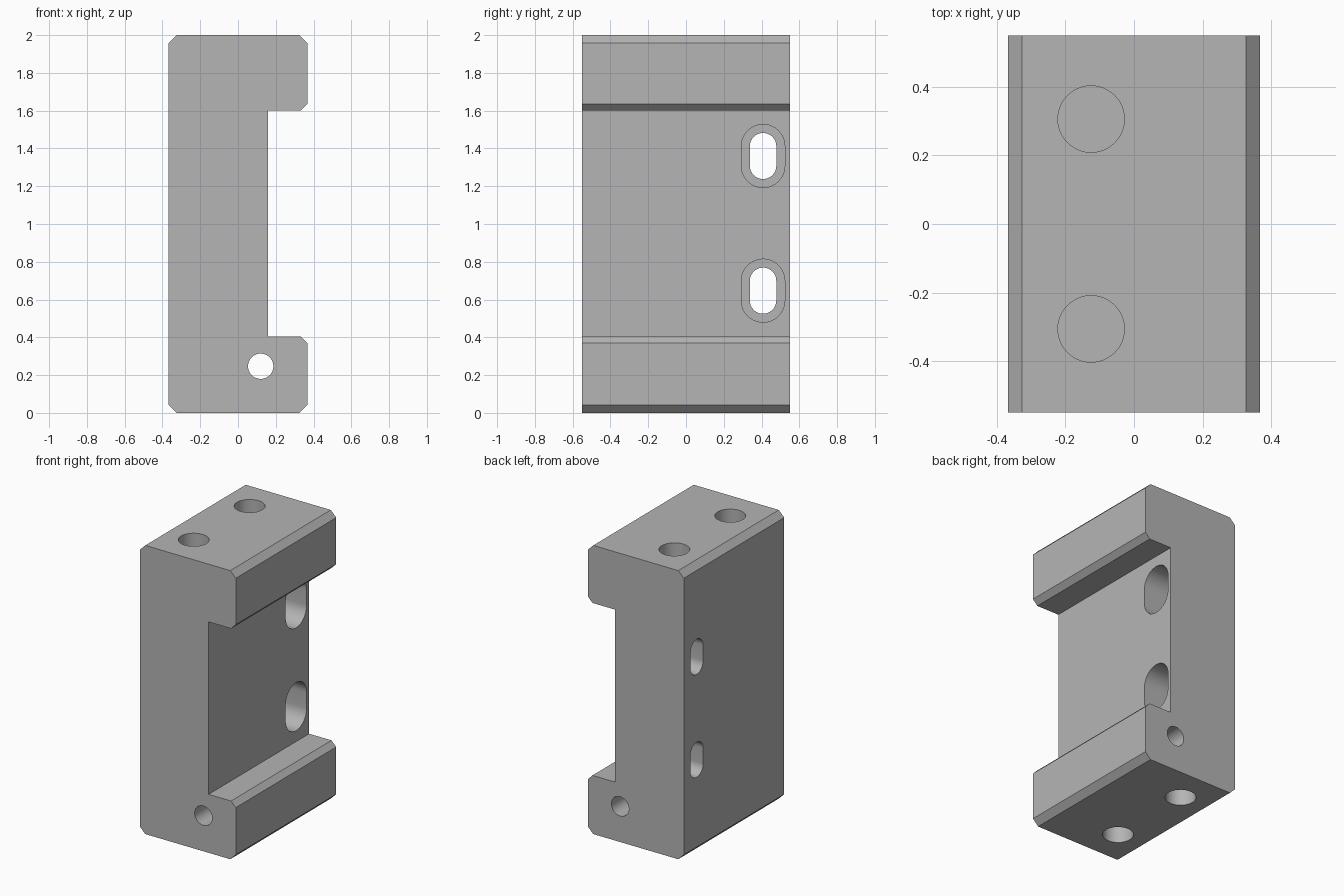
import bpy
import bmesh
import math
from mathutils import Matrix, Vector

if "Cube" in bpy.data.objects:
    bpy.data.objects.remove(bpy.data.objects["Cube"], do_unlink=True)

metal = bpy.data.materials.new("plain_grey")
metal.use_nodes = True
grey = (0.46, 0.46, 0.46, 1)
metal.diffuse_color = grey
metal.node_tree.nodes["Principled BSDF"].inputs["Base Color"].default_value = grey


def prism(name, outline, depth, place):
    """Extrude a flat outline along its local z by depth, then place it."""
    bm = bmesh.new()
    face = bm.faces.new([bm.verts.new((u, v, 0)) for u, v in outline])
    moved = bmesh.ops.extrude_face_region(bm, geom=[face])["geom"]
    verts = [g for g in moved if isinstance(g, bmesh.types.BMVert)]
    bmesh.ops.translate(bm, vec=(0, 0, depth), verts=verts)
    bm.transform(place)
    bmesh.ops.recalc_face_normals(bm, faces=bm.faces)
    mesh = bpy.data.meshes.new(name)
    bm.to_mesh(mesh)
    bm.free()
    mesh.materials.append(metal)
    obj = bpy.data.objects.new(name, mesh)
    bpy.context.collection.objects.link(obj)
    return obj


def frame(u, v, w, origin):
    """Matrix whose columns are the given axes and origin."""
    return Matrix([Vector(c).to_4d() for c in zip(u, v, w)]).to_3x3().to_4x4() \
        if origin is None else Matrix.Translation(origin) @ Matrix((u, v, w)).transposed().to_4x4()


def rounded(radius, straight=0, steps=24):
    """Circle, or a slot stretched along its second axis."""
    points = []
    for end in (1, -1):
        for i in range(steps + 1 if straight else steps):
            a = math.pi * i / steps + (0 if end > 0 else math.pi)
            points.append((radius * math.cos(a), radius * math.sin(a) + end * straight / 2))
    return points


X, Y, Z = (1, 0, 0), (0, 1, 0), (0, 0, 1)
half_depth = 0.55
left, right, pocket = -0.368, 0.368, 0.16
low, high = 0.405, 1.6
c, d = 0.042, 0.036

# Chamfered C-shaped body
outline = [(left + c, 0), (right - c, 0), (right, c), (right, low - d), (right - d, low),
           (pocket, low), (pocket, high), (right - d, high), (right, high + d),
           (right, 2 - c), (right - c, 2), (left + c, 2), (left, 2 - c), (left, c)]
block = prism("bracket_block", outline, 2 * half_depth, frame(X, Z, Y, (0, -half_depth, 0)))

cutters = []
# Cross holes through both jaws, front to back
for z in (0.247, 1.76):
    cutters.append(prism("cross_hole", rounded(0.067), 1.4, frame(X, Z, Y, (0.12, -0.7, z))))

# Blind holes in the top and bottom ends
hole_depth = 0.4
for y in (-0.306, 0.306):
    for z in (hole_depth - 0.6, 2 - hole_depth):
        cutters.append(prism("end_hole", rounded(0.097), 0.6, frame(X, Y, Z, (-0.125, y, z))))

# Counterbored mounting slots through the web
for y in (-0.408, 0.408):
    for z in (0.647, 1.36):
        cutters.append(prism("slot", rounded(0.07, 0.104), 1, frame(Y, Z, X, (-0.5, y, z))))
        cutters.append(prism("counterbore", rounded(0.115, 0.104), 0.6, frame(Y, Z, X, (-0.11, y, z))))

for cutter in cutters:
    mod = block.modifiers.new(cutter.name, "BOOLEAN")
    mod.operation = "DIFFERENCE"
    mod.solver = "EXACT"
    mod.object = cutter

# Bake the cuts, then discard the cutters
bpy.context.view_layer.update()
baked = bpy.data.meshes.new_from_object(block.evaluated_get(bpy.context.evaluated_depsgraph_get()))
block.modifiers.clear()
block.data = baked
for cutter in cutters:
    bpy.data.objects.remove(cutter, do_unlink=True)

for obj in bpy.context.selected_objects:
    obj.select_set(False)
block.select_set(True)
bpy.context.view_layer.objects.active = block
bpy.ops.object.shade_smooth_by_angle(angle=math.radians(25))
